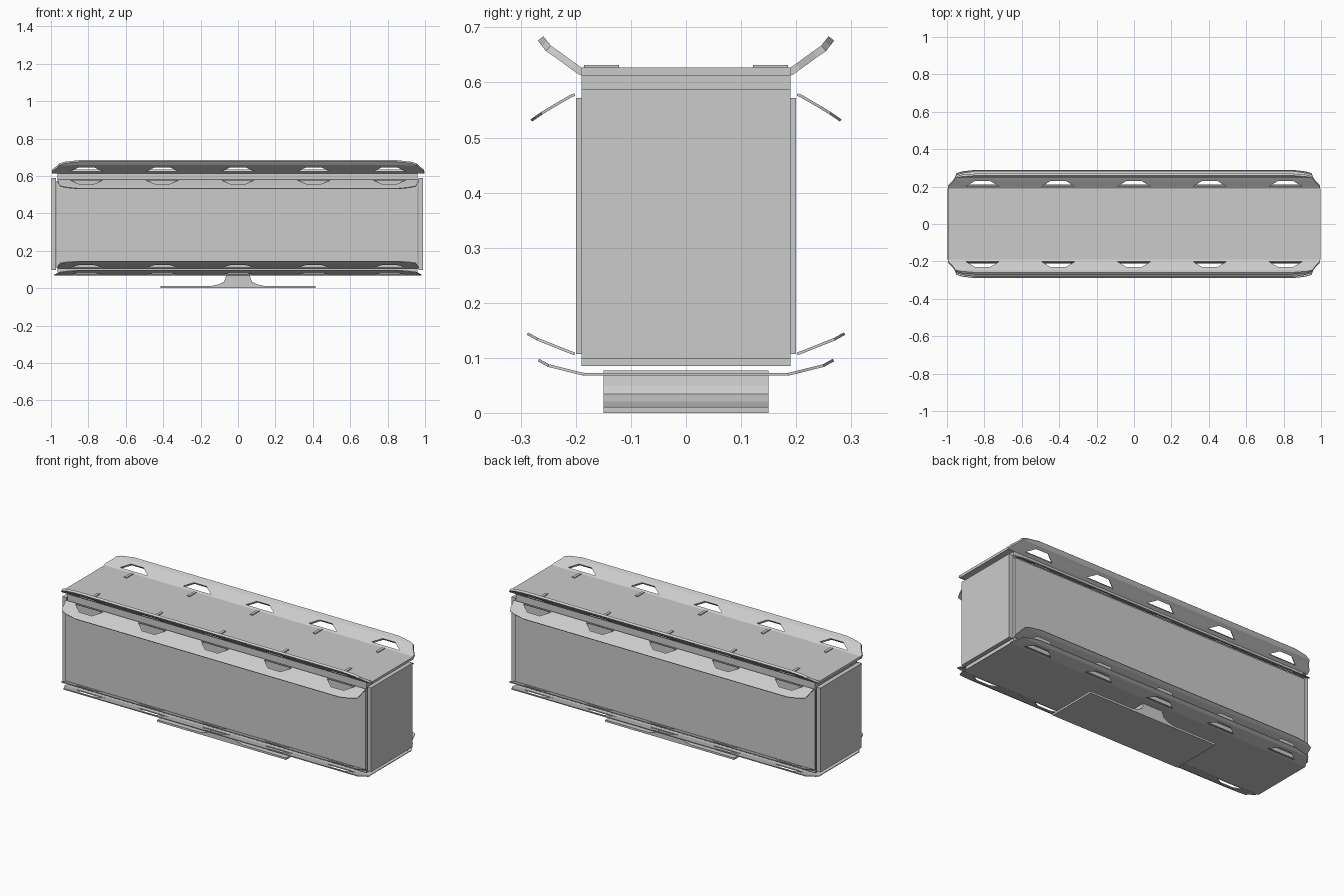
import bpy, bmesh

if "Cube" in bpy.data.objects:
    bpy.data.objects.remove(bpy.data.objects["Cube"])

HOLES = [-0.81, -0.405, 0.0, 0.405, 0.81]


def finish(name, bm, mirror=False, thickness=0):
    bmesh.ops.recalc_face_normals(bm, faces=bm.faces)
    me = bpy.data.meshes.new(name)
    bm.to_mesh(me)
    bm.free()
    ob = bpy.data.objects.new(name, me)
    bpy.context.collection.objects.link(ob)
    if thickness:
        s = ob.modifiers.new("Thickness", 'SOLIDIFY')
        s.thickness = thickness
        s.offset = 0
    if mirror:
        m = ob.modifiers.new("Mirror", 'MIRROR')
        m.use_axis = (False, True, False)
    return ob


def box(name, x0, x1, y0, y1, z0, z1, mirror=False):
    bm = bmesh.new()
    bmesh.ops.create_cube(bm, size=1)
    for v in bm.verts:
        v.co = (x0 + (v.co.x + .5) * (x1 - x0),
                y0 + (v.co.y + .5) * (y1 - y0),
                z0 + (v.co.z + .5) * (z1 - z0))
    return finish(name, bm, mirror)


def fin(name, profile, ends, thickness):
    """Bent sheet along x; holes lie between profile rows 1 and 2."""
    bm = bmesh.new()
    rows = []
    last = len(profile) - 1
    for i, (y, z) in enumerate(profile):
        half = 0.09 if i < 2 else 0.04
        xs = [-ends[i]]
        for h in HOLES:
            xs += [h - half, h + half]
        xs.append(ends[i])
        row = []
        for j, x in enumerate(xs):
            yy, zz = y, z
            if i == last and j in (0, len(xs) - 1):   # clipped outer corner
                py, pz = profile[i - 1]
                yy, zz = y + (py - y) * .45, z + (pz - z) * .45
            row.append(bm.verts.new((x, yy, zz)))
        rows.append(row)
    for i in range(last):
        for j in range(len(rows[0]) - 1):
            if i == 1 and j % 2 == 1:
                continue
            bm.faces.new((rows[i][j], rows[i][j + 1],
                          rows[i + 1][j + 1], rows[i + 1][j]))
    return finish(name, bm, True, thickness)


# Main body, roof and cladding panels
box("body_core", -0.965, 0.96, -0.19, 0.19, 0.085, 0.612)
box("roof_plate", -0.992, 0.998, -0.19, 0.19, 0.612, 0.627)
box("side_panel", -0.97, 0.96, 0.19, 0.20, 0.107, 0.572, True)
box("left_end_panel", -0.998, -0.972, -0.19, 0.19, 0.098, 0.588)
box("right_end_panel", 0.966, 0.99, -0.19, 0.19, 0.098, 0.588)
box("bottom_plate", -0.985, 0.975, -0.187, 0.187, 0.068, 0.072)

# Four pairs of perforated fins
fin("roof_fin",
    [(0.188, 0.618), (0.204, 0.629), (0.234, 0.651), (0.25, 0.662), (0.264, 0.68)],
    [0.995, 0.993, 0.965, 0.955, 0.925], 0.013)
fin("upper_side_fin",
    [(0.202, 0.578), (0.208, 0.576), (0.244, 0.555), (0.262, 0.544), (0.281, 0.531)],
    [0.965, 0.965, 0.957, 0.95, 0.91], 0.005)
fin("lower_side_fin",
    [(0.202, 0.107), (0.21, 0.11), (0.25, 0.126), (0.27, 0.134), (0.288, 0.144)],
    [0.965, 0.965, 0.957, 0.95, 0.92], 0.005)
fin("bottom_fin",
    [(0.185, 0.07), (0.198, 0.073), (0.234, 0.082), (0.25, 0.086), (0.268, 0.096)],
    [0.98, 0.977, 0.957, 0.95, 0.91], 0.005)

# Small roof clips beside each hole
for k, x in enumerate(HOLES):
    box(f"roof_clip_{k + 1}", x - 0.008, x + 0.008, 0.122, 0.185, 0.625, 0.632, True)

# Pedestal: flared profile extruded through the depth
half = [(0.415, 0.0), (0.415, 0.011), (0.14, 0.012), (0.10, 0.021),
        (0.075, 0.034), (0.067, 0.05), (0.063, 0.077)]
pts = half + [(-x, z) for x, z in reversed(half)]
bm = bmesh.new()
face = bm.faces.new([bm.verts.new((x, -0.15, z)) for x, z in pts])
ext = bmesh.ops.extrude_face_region(bm, geom=[face])
for v in ext["geom"]:
    if isinstance(v, bmesh.types.BMVert):
        v.co.y = 0.15
finish("pedestal", bm)
